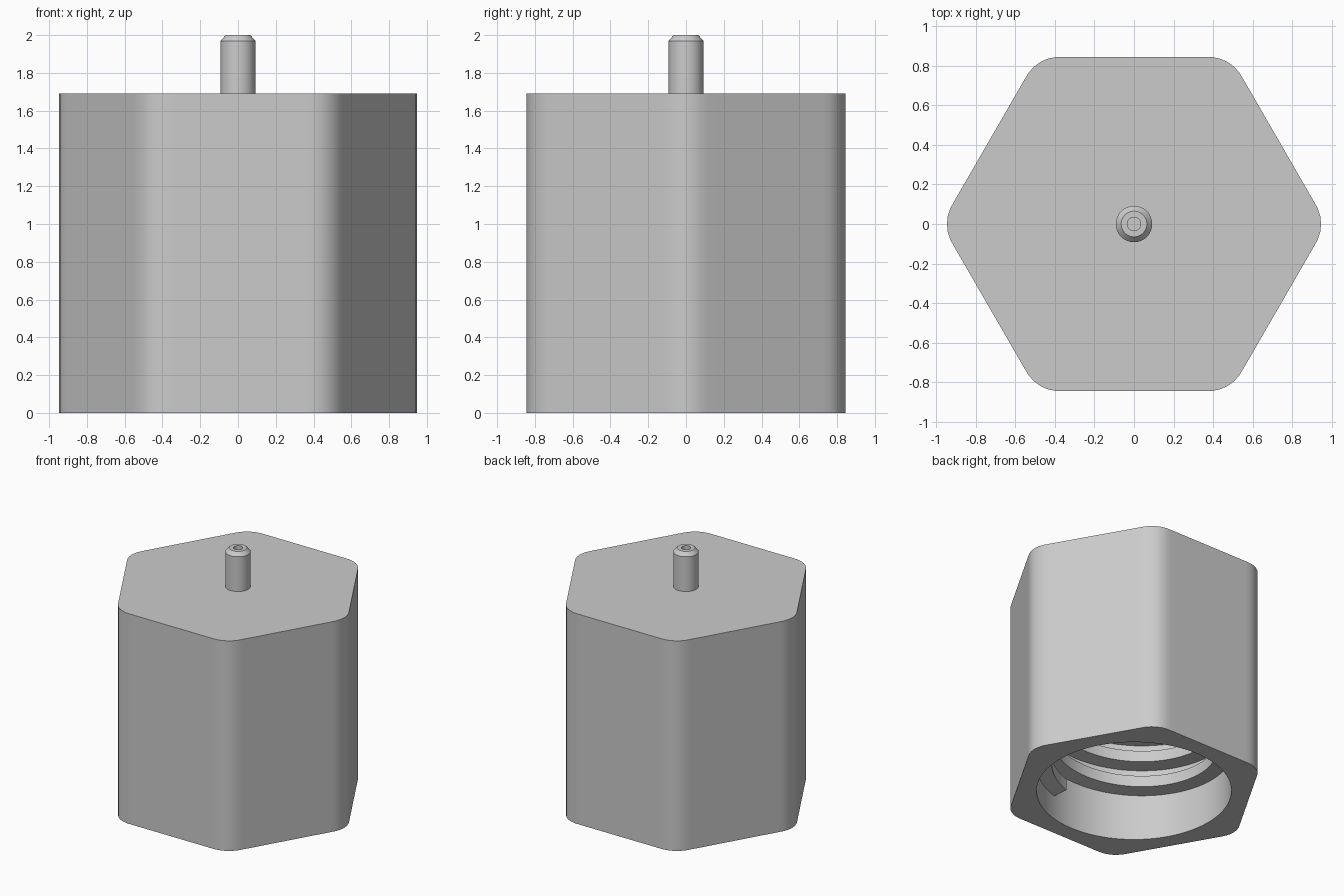
import bpy
import bmesh
from math import sin, cos, pi, sqrt, atan2, radians

if "Cube" in bpy.data.objects:
    bpy.data.objects.remove(bpy.data.objects["Cube"])

SEGMENTS = 144
APOTHEM, FILLET = 0.845, 0.19
BODY_TOP, BORE_TOP = 1.69, 1.45
BORE_R, CREST_R = 0.71, 0.60

metal = bpy.data.materials.new("grey metal")
metal.use_nodes = True
GREY = (0.6, 0.6, 0.6, 1)
metal.diffuse_color = GREY
metal.node_tree.nodes["Principled BSDF"].inputs["Base Color"].default_value = GREY


def hex_radius(angle):
    """Distance from the axis to a hexagon with rounded corners."""
    a = abs((angle + pi / 6) % (pi / 3) - pi / 6)
    centre = (APOTHEM - FILLET) / cos(pi / 6)
    tangent = atan2(FILLET * sin(pi / 6), centre + FILLET * cos(pi / 6))
    if a < tangent:
        return centre * cos(a) + sqrt(FILLET ** 2 - (centre * sin(a)) ** 2)
    return APOTHEM / cos(pi / 6 - a)


def finish(name, bm):
    bmesh.ops.recalc_face_normals(bm, faces=bm.faces)
    mesh = bpy.data.meshes.new(name)
    bm.to_mesh(mesh)
    bm.free()
    mesh.materials.append(metal)
    obj = bpy.data.objects.new(name, mesh)
    bpy.context.collection.objects.link(obj)
    bpy.ops.object.select_all(action="DESELECT")
    obj.select_set(True)
    bpy.context.view_layer.objects.active = obj
    bpy.ops.object.shade_smooth_by_angle(angle=radians(25))
    return obj


def loft(name, loops, closed=True):
    """Skin loops of points in order and cap the first and last."""
    bm = bmesh.new()
    rings = [[bm.verts.new(p) for p in loop] for loop in loops]
    for low, high in zip(rings, rings[1:]):
        n = len(low)
        for i in range(n):
            j = (i + 1) % n
            bm.faces.new((low[i], low[j], high[j], high[i]))
    bm.faces.new(rings[0])
    bm.faces.new(rings[-1])
    return finish(name, bm)


def ring(radius, z, count=SEGMENTS):
    """One horizontal loop; radius is a number or a function of angle."""
    loop = []
    for i in range(count):
        a = 2 * pi * i / count
        r = radius(a) if callable(radius) else radius
        loop.append((r * cos(a), r * sin(a), z))
    return loop


# Hexagonal body, hollow from below
loft("hex_body", [
    ring(hex_radius, BODY_TOP),
    ring(hex_radius, 0),
    ring(BORE_R, 0),
    ring(BORE_R, BORE_TOP),
])

# Internal screw thread: a ridge swept up the bore wall
PITCH, TURNS, STEPS = 0.21, 5, 96
START_Z, START_ANGLE = 0.19, radians(-75)
section = [(BORE_R + 0.01, -0.06), (CREST_R, -0.045),
           (CREST_R, 0.045), (BORE_R + 0.01, 0.06)]
sweep = []
for k in range(TURNS * STEPS + 1):
    t = k / STEPS
    a = START_ANGLE + 2 * pi * t
    z = START_Z + 0.06 + PITCH * t
    sweep.append([(r * cos(a), r * sin(a), z + dz) for r, dz in section])
loft("internal_thread", sweep)

# Stud on top with a chamfered tip and a small centre hole
stud = [(0.092, BODY_TOP - 0.02), (0.092, 1.97), (0.065, 2.0),
        (0.034, 2.0), (0.034, 1.95)]
loft("top_stud", [ring(r, z, 64) for r, z in stud])
